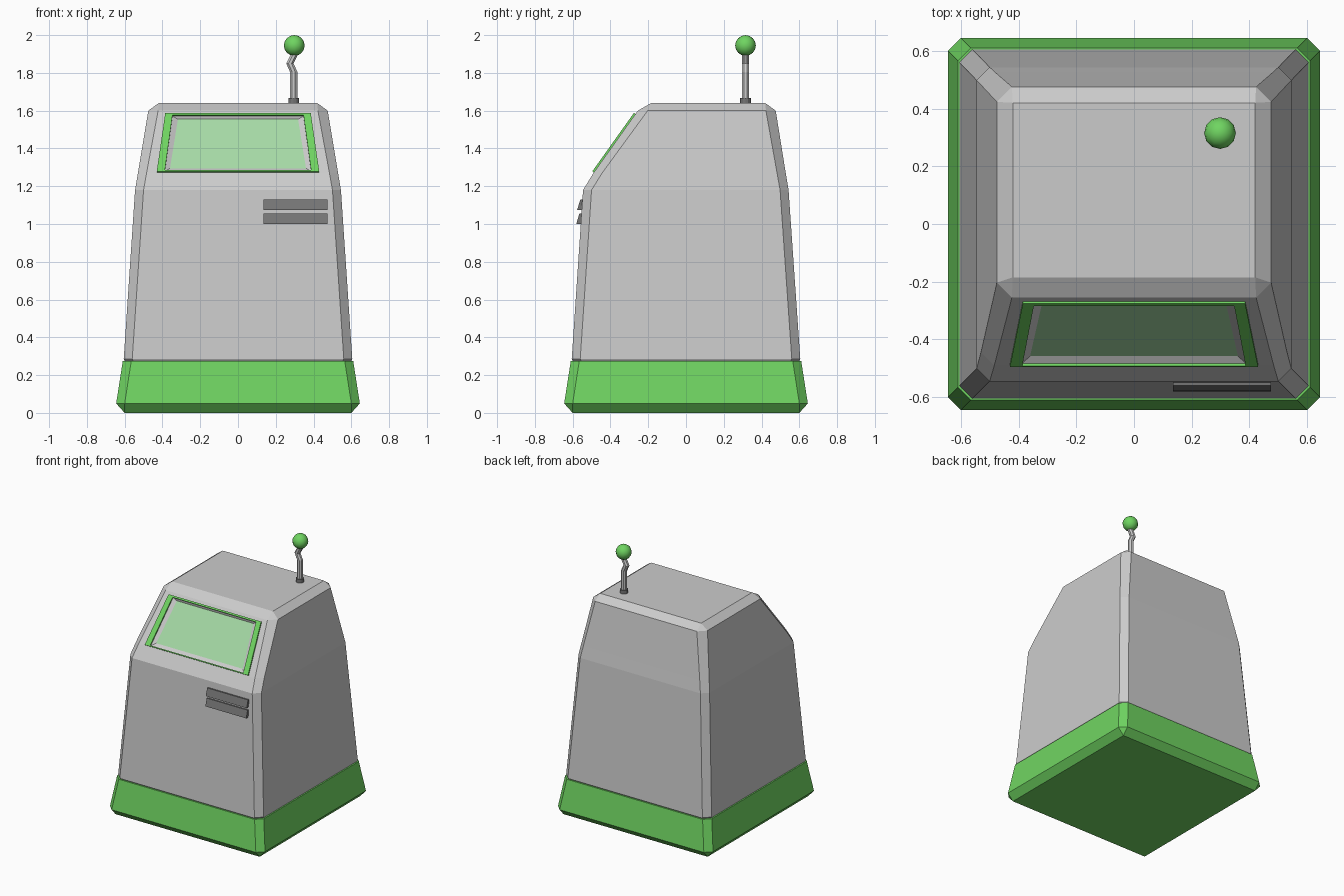
import bpy, bmesh, math
from mathutils import Vector

if "Cube" in bpy.data.objects:
    bpy.data.objects.remove(bpy.data.objects["Cube"])


def material(name, rgb):
    m = bpy.data.materials.new(name)
    m.diffuse_color = (*rgb, 1)
    m.use_nodes = True
    m.node_tree.nodes["Principled BSDF"].inputs["Base Color"].default_value = m.diffuse_color
    return m


GREEN = material("green", (0.16, 0.66, 0.12))
PALE = material("pale_green", (0.38, 0.70, 0.38))
DARK = material("dark_grey", (0.18, 0.18, 0.18))


def finish(name, bm, mat=None):
    bmesh.ops.remove_doubles(bm, verts=bm.verts, dist=1e-4)
    bmesh.ops.recalc_face_normals(bm, faces=bm.faces)
    mesh = bpy.data.meshes.new(name)
    bm.to_mesh(mesh)
    bm.free()
    if mat:
        mesh.materials.append(mat)
    ob = bpy.data.objects.new(name, mesh)
    bpy.context.collection.objects.link(ob)
    return ob


def loft(rings, cap_start=False, cap_end=False):
    """Skin a list of equal-length rings of points."""
    bm = bmesh.new()
    rows = [[bm.verts.new(p) for p in r] for r in rings]
    n = len(rows[0])
    for a, b in zip(rows, rows[1:]):
        for i in range(n):
            j = (i + 1) % n
            bm.faces.new((a[i], a[j], b[j], b[i]))
    if cap_start:
        bm.faces.new(rows[0][::-1])
    if cap_end:
        bm.faces.new(rows[-1])
    bmesh.ops.remove_doubles(bm, verts=bm.verts, dist=1e-4)
    return bm


def octagon(z, x, front, back, c):
    """Rectangle with corners chamfered by c."""
    return [(-x + c, front, z), (x - c, front, z), (x, front + c, z), (x, back - c, z),
            (x - c, back, z), (-x + c, back, z), (-x, back - c, z), (-x, front + c, z)]


# Sloped front plane: foot, direction up the slope, outward normal
FOOT, HEAD = Vector((0, -0.49, 1.27)), Vector((0, -0.255, 1.60))
UP = (HEAD - FOOT).normalized()
OUT = Vector((0, -UP.z, UP.y))


def trapezoid(w_low, w_high, low, high, d):
    """Four points on the slope, raised by d."""
    return [Vector((s * w, 0, 0)) + FOOT + UP * v + OUT * d
            for s, w, v in ((-1, w_low, low), (1, w_low, low), (1, w_high, high), (-1, w_high, high))]


def opening(d):
    return trapezoid(0.387, 0.347, 0.012, 0.370, d)


panel = trapezoid(0.360, 0.318, 0.039, 0.358, -0.012)

# Green base
finish("base", loft([octagon(z, w, -w, w, c) for z, w, c in (
    (0, 0.60, 0), (0.05, 0.645, 0.045), (0.275, 0.61, 0.045), (0.275, 0.595, 0.045))],
    cap_start=True), GREEN)

# Tapered body with a sloped upper front
body = loft([octagon(*r) for r in (
    (0.27, 0.597, -0.597, 0.597, 0.045),
    (0.285, 0.605, -0.605, 0.605, 0.045),
    (1.18, 0.545, -0.545, 0.543, 0.045),
    (1.27, 0.53, FOOT.y, 0.528, 0.046),
    (1.60, 0.475, HEAD.y, 0.475, 0.052),
    (1.64, 0.42, -0.185, 0.42, 0))], cap_end=True)

# Screen recess pushed into the sloped face
centre = (FOOT + HEAD) / 2
face = min(body.faces, key=lambda f: (f.calc_center_median() - centre).length)
for target in (opening(0), panel):
    face = bmesh.ops.extrude_discrete_faces(body, faces=[face])["faces"][0]
    mid = face.calc_center_median().z
    for v in face.verts:
        right, high = v.co.x > 0, v.co.z > mid
        v.co = target[(2 if right else 3) if high else (1 if right else 0)]
bmesh.ops.delete(body, geom=[face], context="FACES_ONLY")
finish("body", body)

# Screen panel and its raised frame
bm = bmesh.new()
bm.faces.new([bm.verts.new(p) for p in panel])
screen = finish("screen", bm, PALE)
if screen.data.polygons[0].normal.y > 0:
    screen.data.flip_normals()
outer = (0.430, 0.385, 0.004, 0.383)
finish("screen_frame", loft([trapezoid(*outer, -0.002), trapezoid(*outer, 0.010),
                             opening(0.010), opening(0)]), GREEN)


# Two slot bars on the front
def front_y(z):
    return -0.605 + (z - 0.285) / 0.895 * 0.06


for name, z in (("lower_slot", 1.0), ("upper_slot", 1.075)):
    t = z + 0.055
    profile = [(front_y(z) + 0.005, z), (front_y(z) - 0.024, z),
               (front_y(t) - 0.011, t), (front_y(t) + 0.005, t)]
    finish(name, loft([[(x, *p) for p in profile] for x in (0.135, 0.475)], True, True), DARK)

# Antenna: collar, bent rod, ball
AX, AY = 0.295, 0.315
bpy.ops.mesh.primitive_cylinder_add(vertices=12, radius=0.028, depth=0.03, location=(AX, AY, 1.652))
collar = bpy.context.object
collar.name = "antenna_collar"
collar.data.materials.append(DARK)


def circle(x, z, r=0.021, n=8):
    return [(x + r * math.cos(math.tau * (i + 0.5) / n), AY + r * math.sin(math.tau * (i + 0.5) / n), z)
            for i in range(n)]


finish("antenna_rod", loft([circle(x, z) for x, z in (
    (AX, 1.65), (AX, 1.805), (0.275, 1.85), (0.30, 1.90), (0.30, 1.93))], True, True))

bpy.ops.mesh.primitive_uv_sphere_add(segments=12, ring_count=8, radius=0.055, location=(0.298, AY, 1.945))
ball = bpy.context.object
ball.name = "antenna_ball"
ball.data.materials.append(GREEN)
bpy.ops.object.shade_smooth()
